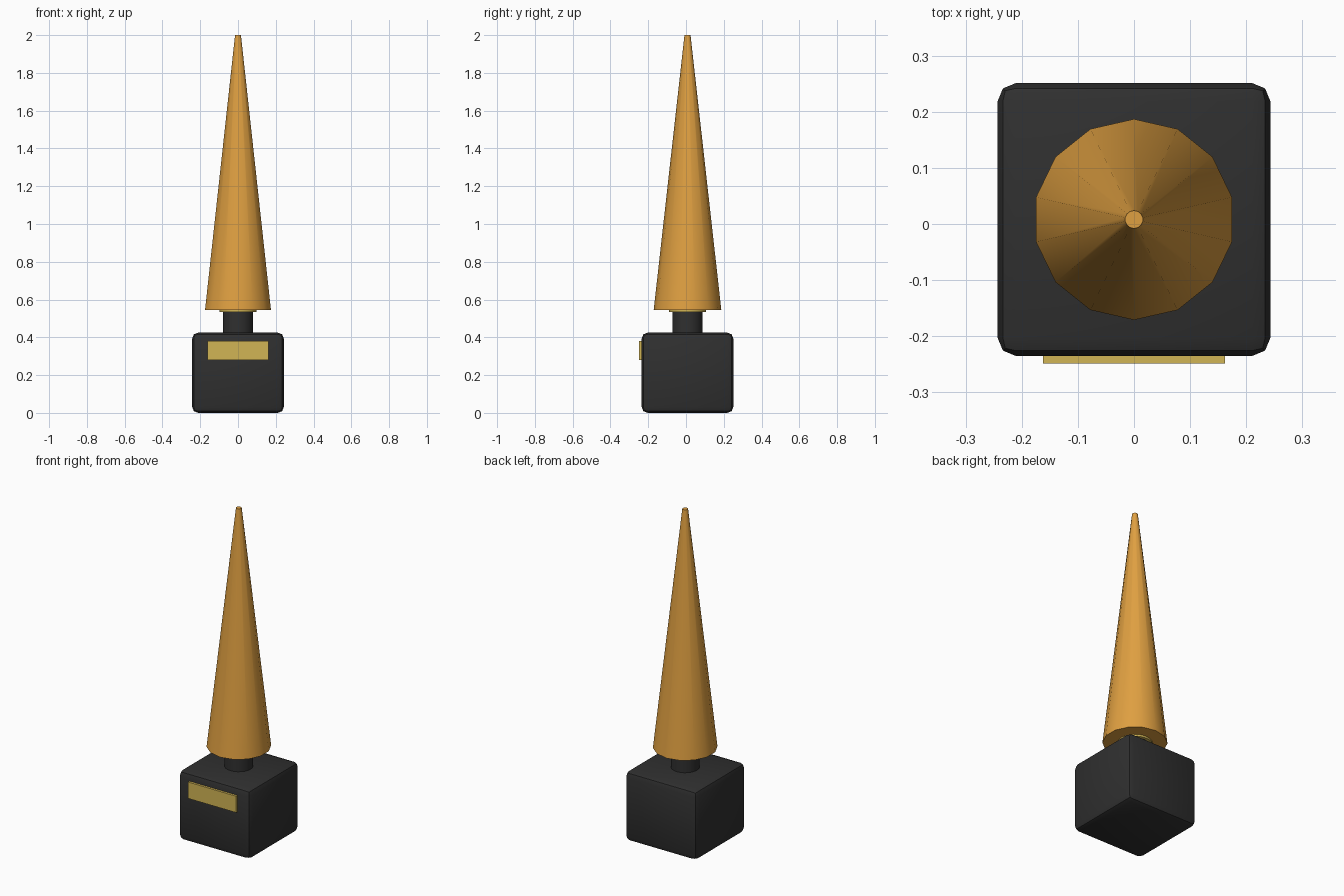
import bpy
import math

cube = bpy.data.objects.get("Cube")
if cube:
    bpy.data.objects.remove(cube, do_unlink=True)

CENTRE_Y = 0.008


def material(name, rgb):
    mat = bpy.data.materials.new(name)
    mat.use_nodes = True
    colour = (*rgb, 1)
    mat.diffuse_color = colour
    mat.node_tree.nodes["Principled BSDF"].inputs["Base Color"].default_value = colour
    return mat


def finish(name, mat):
    obj = bpy.context.object
    obj.name = obj.data.name = name
    obj.data.materials.append(mat)
    return obj


def box(name, mat, size, location):
    bpy.ops.mesh.primitive_cube_add(size=1, location=location)
    obj = finish(name, mat)
    obj.scale = size
    bpy.ops.object.transform_apply(location=False, rotation=False, scale=True)
    return obj


def round_part(name, mat, sides, bottom_radius, top_radius, bottom, top):
    bpy.ops.mesh.primitive_cone_add(
        vertices=sides, radius1=bottom_radius, radius2=top_radius,
        depth=top - bottom, location=(0, CENTRE_Y, (bottom + top) / 2))
    obj = finish(name, mat)
    bpy.ops.object.shade_smooth_by_angle(angle=math.radians(30))
    return obj


black = material("matte black", (0.029, 0.029, 0.029))
gold = material("warm gold", (0.74, 0.35, 0.053))
brass = material("pale brass", (0.64, 0.46, 0.09))

# Pedestal with rounded edges
base = box("pedestal", black, (0.486, 0.486, 0.425), (0, CENTRE_Y, 0.2125))
bevel = base.modifiers.new("rounded_edges", "BEVEL")
bevel.width = 0.032
bevel.segments = 2
bpy.ops.object.modifier_apply(modifier=bevel.name)
bpy.ops.object.shade_smooth_by_angle(angle=math.radians(30))

# Name plate on the front
box("front_plate", brass, (0.324, 0.016, 0.1), (0, -0.241, 0.33))

# Neck, collar and tapering spire
round_part("neck", black, 24, 0.08, 0.08, 0.41, 0.54)
round_part("collar", brass, 24, 0.097, 0.097, 0.533, 0.55)
round_part("spire", gold, 14, 0.179, 0.016, 0.545, 2.0)
